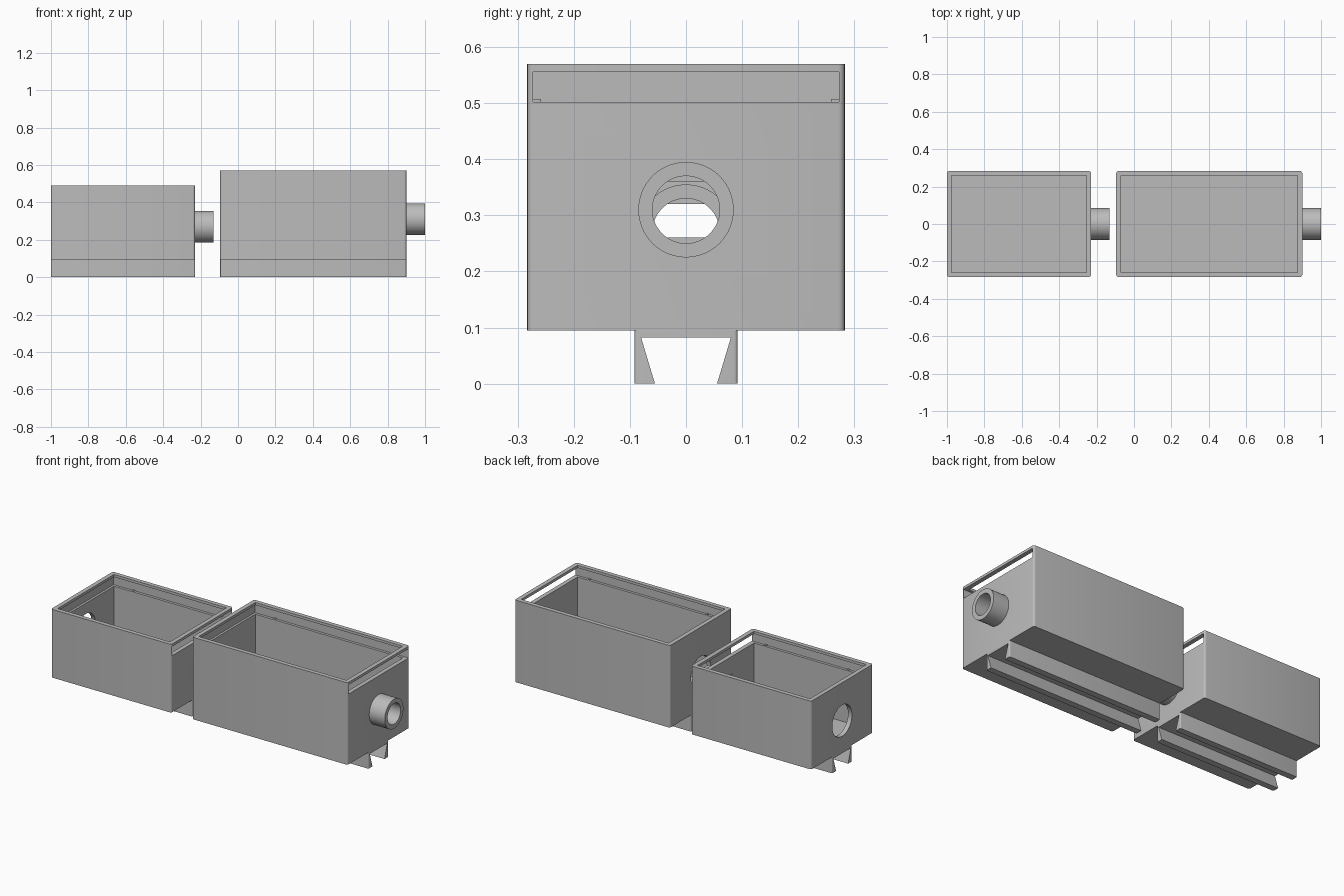
import bpy, math
from mathutils import Matrix

if "Cube" in bpy.data.objects:
    bpy.data.objects.remove(bpy.data.objects["Cube"], do_unlink=True)

grey = bpy.data.materials.new("plain grey")
grey.use_nodes = True
grey.diffuse_color = (0.5, 0.5, 0.5, 1)
grey.node_tree.nodes["Principled BSDF"].inputs["Base Color"].default_value = (0.5, 0.5, 0.5, 1)


def finish(obj, name):
    obj.name = name
    obj.data.materials.clear()
    obj.data.materials.append(grey)
    return obj


def block(name, x, y, z):
    """Box from (min, max) ranges."""
    bpy.ops.mesh.primitive_cube_add(size=1)
    obj = finish(bpy.context.object, name)
    size = [r[1] - r[0] for r in (x, y, z)]
    mid = [(r[0] + r[1]) / 2 for r in (x, y, z)]
    obj.data.transform(Matrix.Translation(mid) @ Matrix.Diagonal((*size, 1)))
    return obj


def rod(name, radius, x0, x1, z):
    """Cylinder lying along x."""
    bpy.ops.mesh.primitive_cylinder_add(vertices=64, radius=radius, depth=x1 - x0)
    obj = finish(bpy.context.object, name)
    obj.data.transform(Matrix.Translation(((x0 + x1) / 2, 0, z))
                       @ Matrix.Rotation(math.pi / 2, 4, 'Y'))
    return obj


def apply(obj, mod):
    bpy.context.view_layer.objects.active = obj
    bpy.ops.object.modifier_apply(modifier=mod.name)


def cut(obj, *cutters):
    for cutter in cutters:
        mod = obj.modifiers.new("cut", 'BOOLEAN')
        mod.operation, mod.solver, mod.object = 'DIFFERENCE', 'EXACT', cutter
        apply(obj, mod)
        bpy.data.objects.remove(cutter, do_unlink=True)


def round_uprights(obj, width):
    """Round only the vertical edges."""
    attr = obj.data.attributes.new("bevel_weight_edge", 'FLOAT', 'EDGE')
    for e in obj.data.edges:
        a, b = (obj.data.vertices[i].co for i in e.vertices)
        attr.data[e.index].value = float(abs(a.z - b.z) > 0.01)
    mod = obj.modifiers.new("round", 'BEVEL')
    mod.limit_method, mod.width, mod.segments = 'WEIGHT', width, 4
    apply(obj, mod)


def smooth(obj):
    bpy.ops.object.select_all(action='DESELECT')
    obj.select_set(True)
    bpy.context.view_layer.objects.active = obj
    bpy.ops.object.shade_smooth_by_angle(angle=math.radians(30))


BOTTOM, HALF, WALL = 0.095, 0.283, 0.025


def container(label, x0, x1, top, axis):
    inner = HALF - WALL
    groove = (top - 0.068, top - 0.015)

    # Open body with a lid groove leaving through the +x wall
    body = block(label + "_body", (x0, x1), (-HALF, HALF), (BOTTOM, top))
    round_uprights(body, 0.012)
    cut(body,
        block("cavity", (x0 + WALL, x1 - WALL), (-inner, inner), (BOTTOM + WALL, top + 0.1)),
        block("lid_slot", (x0 + 0.012, x1 + 0.05), (-0.273, 0.273), groove),
        rod("socket", 0.09, x0 - 0.05, x0 + 0.05, axis),
        block("port", (x1 - 0.05, x1 + 0.05), (-0.06, 0.06), (axis - 0.05, axis + 0.05)))
    smooth(body)

    # Hollow plug on the +x end
    plug = rod(label + "_plug", 0.085, x1, x1 + 0.1, axis)
    cut(plug, rod("bore", 0.06, x1 - 0.05, x1 + 0.15, axis))
    smooth(plug)

    # Dovetail rail underneath
    rail = block(label + "_rail", (x0, x1), (-0.092, 0.092), (0, BOTTOM))
    round_uprights(rail, 0.006)
    channel = block("channel", (x0 - 0.05, x1 + 0.05), (-0.08, 0.08), (-0.001, 0.082))
    for v in channel.data.vertices:
        if v.co.z < 0.04:
            v.co.y *= 0.055 / 0.08
    cut(rail, channel)
    smooth(rail)

    # Small detent ridges on the lid ledges
    for side, y in (("right", (-0.274, -inner)), ("left", (inner, 0.274))):
        for end, x in (("rear", x0 + 0.14), ("front", x1 - 0.1)):
            block(f"{label}_{side}_{end}_detent", (x, x + 0.01), y,
                  (groove[0] - 0.002, groove[0] + 0.005))


container("small_box", -1.0, -0.23, 0.49, 0.27)
container("large_box", -0.095, 0.9, 0.57, 0.31)
